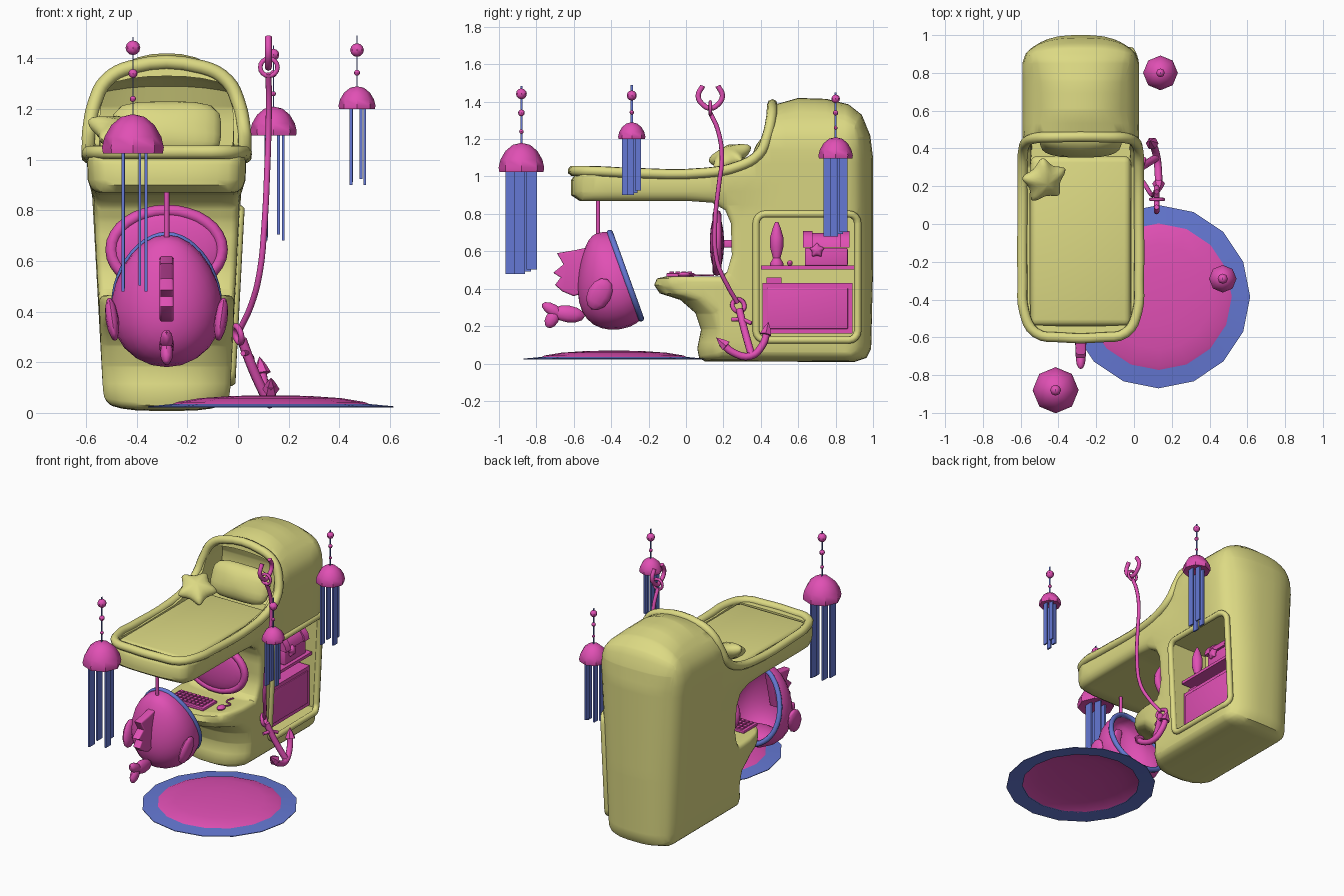
import bpy, bmesh
from math import sin, cos, pi, radians
from mathutils import Matrix, Vector, Euler

if "Cube" in bpy.data.objects:
    bpy.data.objects.remove(bpy.data.objects["Cube"])

CX = -0.282  # centre line of the bed unit


def material(name, rgb):
    m = bpy.data.materials.new(name)
    m.diffuse_color = (*rgb, 1)
    m.use_nodes = True
    m.node_tree.nodes["Principled BSDF"].inputs["Base Color"].default_value = m.diffuse_color
    return m


OLIVE = material("olive", (0.72, 0.70, 0.23))
PINK = material("pink", (0.75, 0.08, 0.46))
BLUE = material("blue", (0.13, 0.19, 0.66))


def shade(me, angle=40):
    me.shade_smooth()
    me.set_sharp_from_angle(angle=radians(angle))


def add(name, me):
    ob = bpy.data.objects.new(name, me)
    bpy.context.collection.objects.link(ob)
    return ob


def finish(bm, name, mat, M=Matrix()):
    bmesh.ops.transform(bm, matrix=M, verts=bm.verts)
    bmesh.ops.recalc_face_normals(bm, faces=bm.faces)
    me = bpy.data.meshes.new(name)
    bm.to_mesh(me)
    bm.free()
    me.materials.append(mat)
    shade(me)
    return add(name, me)


def place(loc, rot=(0, 0, 0), scale=(1, 1, 1)):
    return Matrix.LocRotScale(Vector(loc), Euler([radians(a) for a in rot]), Vector(scale))


def evaluated(ob):
    return bpy.data.meshes.new_from_object(ob.evaluated_get(bpy.context.evaluated_depsgraph_get()))


def bake(ob):
    me = evaluated(ob)
    ob.modifiers.clear()
    ob.data = me
    shade(me)


def ball(name, loc, scale, mat, seg=12, rot=(0, 0, 0), square=False):
    bm = bmesh.new()
    bmesh.ops.create_uvsphere(bm, u_segments=seg, v_segments=max(6, seg // 2), radius=1)
    for v in bm.verts if square else []:  # cushion shape
        k = (v.co.x ** 2 + v.co.z ** 2) ** .5 / max(1e-6, (v.co.x ** 4 + v.co.z ** 4) ** .25)
        v.co.x, v.co.z = v.co.x * k, v.co.z * k
    return finish(bm, name, mat, place(loc, rot, scale))


def box(name, locs, size, mat, bevel=0.0, rot=(0, 0, 0)):
    bm = bmesh.new()
    for loc in locs if isinstance(locs, list) else [locs]:
        vs = bmesh.ops.create_cube(bm, size=1)["verts"]
        bmesh.ops.transform(bm, verts=vs, matrix=place(loc, rot, size))
    if bevel:
        bmesh.ops.bevel(bm, geom=bm.edges[:], offset=bevel, segments=3, profile=0.5, affect='EDGES')
    return finish(bm, name, mat)


def lathe(name, prof, steps, mat, M=Matrix()):
    bm = bmesh.new()
    vs = [bm.verts.new((r, 0, z)) for r, z in prof]
    es = [bm.edges.new(p) for p in zip(vs, vs[1:])]
    bmesh.ops.spin(bm, geom=vs + es, cent=(0, 0, 0), axis=(0, 0, 1), angle=2 * pi, steps=steps)
    bmesh.ops.remove_doubles(bm, verts=bm.verts, dist=1e-5)
    return finish(bm, name, mat, M)


def tube(name, pts, r, mat, cyclic=False, kind='BEZIER', res=4):
    cu = bpy.data.curves.new(name, 'CURVE')
    cu.dimensions = '3D'
    cu.bevel_depth, cu.bevel_resolution, cu.resolution_u, cu.use_fill_caps = r, 2, res, True
    sp = cu.splines.new(kind)
    seq = sp.bezier_points if kind == 'BEZIER' else sp.points
    seq.add(len(pts) - 1)
    for p, co in zip(seq, pts):
        if kind == 'BEZIER':
            p.co = co
            p.handle_left_type = p.handle_right_type = 'AUTO'
        else:
            p.co = (*co, 1)
    sp.use_cyclic_u = cyclic
    tmp = add(name + "_path", cu)
    me = evaluated(tmp)
    bpy.data.objects.remove(tmp)
    me.materials.clear()
    me.materials.append(mat)
    shade(me, 50)
    return add(name, me)


def ring(name, M, a, b, r, mat, n=12, egg=0.0):
    t = [2 * pi * i / n for i in range(n)]
    return tube(name, [M @ Vector((a * cos(k) * (1 - egg * sin(k)), b * sin(k), 0)) for k in t], r, mat, True, res=2)


def lerp_table(t, z):
    for (z0, w0), (z1, w1) in zip(t, t[1:]):
        if z <= z1:
            return w0 + (w1 - w0) * max(0, z - z0) / (z1 - z0)
    return t[-1][1]


def half_width(y, z):
    """Half width of the bed unit at a point of its side profile."""
    top = [(1.15, .31), (1.25, .30), (1.33, .275), (1.43, .215)]
    bunk = lerp_table([(0, .235), (.06, .25), (.85, .288), (.93, .315)] + top, z)
    tower = lerp_table([(0, .235), (.06, .25)] + top, z)
    k = min(1, max(0, (y - .25) / .2))
    w = bunk + (tower - bunk) * k
    w *= 1 - 0.24 * max(0, (y - .86) / .14) ** 2           # rounded back
    w *= 1 - 0.13 * max(0, (-.46 - y) / .15) ** 2          # rounded bed foot
    if z < .55:
        w *= 1 - 0.16 * max(0, (.02 - y) / .19) ** 2       # rounded desk
    return w


def slab(name, pts, half, mat, bevel=0.0, shaped=False):
    """Side profile (y, z) extruded across x; optionally swollen and tapered like the bed unit."""
    bm = bmesh.new()
    f = bm.faces.new([bm.verts.new((-half, y, z)) for y, z in pts])
    ext = bmesh.ops.extrude_face_region(bm, geom=[f])["geom"]
    bmesh.ops.translate(bm, vec=(2 * half, 0, 0), verts=[g for g in ext if isinstance(g, bmesh.types.BMVert)])
    bmesh.ops.recalc_face_normals(bm, faces=bm.faces)
    if bevel:
        rim = [e for e in bm.edges if any(abs(f.normal.x) > .9 for f in e.link_faces)]
        bmesh.ops.bevel(bm, geom=rim, offset=bevel, segments=3, profile=0.5, affect='EDGES', clamp_overlap=False)
    if shaped:
        cuts = [((0, 0, .0413 + .0733 * i), (0, 0, 1)) for i in range(19)]
        cuts += [((0, -.5737 + .0791 * i, 0), (0, 1, 0)) for i in range(20)]
        cuts += [((x, 0, 0), (1, 0, 0)) for x in (-.23, -.16, -.08, 0, .08, .16, .23)]
        for co, no in cuts:
            bmesh.ops.bisect_plane(bm, geom=bm.verts[:] + bm.edges[:] + bm.faces[:], plane_co=co, plane_no=no)
        for v in bm.verts:
            x, y, z = v.co
            q = abs(x) / .31
            v.co.x *= half_width(y, z) / .31
            v.co.z -= .075 * max(0, (z - 1.2) / .2) * q ** 2.5         # arched hood
            v.co.z += .03 * max(0, 1 - z / .12) * q ** 4               # soft bottom
            v.co.y -= .05 * max(0, (y - .85) / .15) * q ** 3           # soft back
            v.co.y += .035 * max(0, (-.5 - y) / .11) * q ** 3          # soft foot
            if z < .8:
                v.co.y += .11 * min(1, max(0, (.22 - y) / .15)) * q ** 3   # bowed base and desk
    return finish(bm, name, mat, Matrix.Translation((CX, 0, 0)))


# Bed unit: desk, tower, bunk and hood in one profile
body = slab("bed_unit", [
    (.10, .012), (.9, .008), (.965, .03), (.99, .08), (1.0, .5), (1.0, 1.1), (.985, 1.22), (.94, 1.33), (.87, 1.385),
    (.75, 1.415), (.6, 1.42), (.46, 1.38), (.44, 1.25), (.40, 1.14), (.30, 1.06), (.1, 1.02), (-.3, 1.015), (-.58, 1.03),
    (-.615, .98), (-.615, .9), (-.57, .87), (0, .87), (.14, .86), (.21, .82), (.24, .75), (.245, .58), (.22, .49),
    (.18, .465), (-.11, .465), (-.155, .455), (-.17, .42), (-.14, .375), (-.03, .34), (.05, .27), (.08, .18), (.06, .08),
    (.07, .03)], .31, OLIVE, .03, True)
hollow = slab("hood_cutter", [(-.54, .95), (.55, .95), (.6, 1.0), (.61, 1.2), (.58, 1.29), (.5, 1.33), (-.54, 1.33)],
              .265, OLIVE, 0, True)
niche = box("niche_cutter", (-.085, .65, .465), (.39, .52, .65), OLIVE)
for c in (hollow, niche):
    m = body.modifiers.new("cut", 'BOOLEAN')
    m.operation, m.object, m.solver = 'DIFFERENCE', c, 'EXACT'
    c.hide_render = True
bake(body)
for c in (hollow, niche):
    bpy.data.objects.remove(c)

# Padded rim around the bunk and up over the hood
side = [(.14, .46, 1.365), (.24, .455, 1.31), (.285, .435, 1.22), (.305, .39, 1.12), (.308, .28, 1.055), (.308, .1, 1.02),
        (.308, -.3, 1.02), (.30, -.46, 1.028), (.24, -.575, 1.03), (.1, -.60, 1.03)]
loop = [(CX + x, y, z) for x, y, z in side] + [(CX - x, y, z) for x, y, z in reversed(side)]
tube("bunk_rim", loop, .028, OLIVE, True)

# Frame around the side niche
corner = [(cx + .05 * cos(a), cz + .05 * sin(a)) for cx, cz, a0 in
          ((.868, .75, 0), (.425, .75, 90), (.425, .175, 180), (.868, .175, 270))
          for a in [radians(a0 + 22.5 * k) for k in range(5)]]
tube("niche_frame", [(CX + half_width(y + (.025 if y > .8 else 0), z), y, z) for y, z in corner], .02, OLIVE, True, 'POLY')

# Bedding
box("mattress", (CX, -.09, .985), (.53, .90, .09), OLIVE, .035)
ball("pillow", (CX, .43, 1.12), (.215, .07, .115), OLIVE, 24, (-22, 0, 0), True)


def star(name, M, R, thick, mat):
    bm = bmesh.new()
    rad = (R, R * .40)
    o = [bm.verts.new((rad[i % 2] * sin(pi * i / 5), rad[i % 2] * cos(pi * i / 5), 0)) for i in range(10)]
    for s in (-thick, thick):
        c = bm.verts.new((0, 0, s))
        for i in range(10):
            bm.faces.new((o[i], o[(i + 1) % 10], c))
    ob = finish(bm, name, mat, M)
    m = ob.modifiers.new("soft", 'SUBSURF')
    m.levels = m.render_levels = 2
    bake(ob)


star("star_cushion", place((-.475, .232, 1.105), (26, 16, 12)), .225, .085, OLIVE)

# Niche contents: drawer, shelf, lamp and chest
NX = -.07
box("drawer", (NX - .1, .65, .295), (.18, .48, .27), PINK)
box("drawer_panel", (NX - .008, .65, .295), (.012, .43, .22), PINK, .004)
box("drawer_tab", (NX - .06, .47, .445), (.06, .08, .03), PINK)
box("shelf", (NX - .1, .65, .513), (.2, .5, .02), PINK)
lathe("lamp", [(0, 0), (.035, 0), (.035, .015), (.02, .04), (.036, .10), (.036, .15), (.022, .2), (.008, .235), (0, .235)],
      12, PINK, place((NX - .06, .485, .523)))
ball("pebble", (NX - .04, .555, .537), (.015, .015, .015), PINK, 8)
box("chest_base", (NX - .09, .75, .57), (.14, .23, .095), PINK, .008)


def barrel(name, y0, y1, r):
    bm = bmesh.new()
    f = bm.faces.new([bm.verts.new((r * cos(pi * i / 8), y0, r * sin(pi * i / 8))) for i in range(9)])
    ext = bmesh.ops.extrude_face_region(bm, geom=[f])["geom"]
    bmesh.ops.translate(bm, vec=(0, y1 - y0, 0), verts=[g for g in ext if isinstance(g, bmesh.types.BMVert)])
    finish(bm, name, PINK, place((NX - .09, .75, .62)))


barrel("chest_lid", -.115, .115, .078)
for s in (-.1, .1):
    barrel("chest_band", s - .025, s + .025, .088)
star("chest_star", place((NX - .01, .70, .605), (90, 0, 90)), .07, .03, PINK)

# Screen and desk things
ball("screen", (CX, .165, .645), (.22, .038, .155), PINK, 24)
ring("screen_rim", place((CX, .165, .645), (90, 0, 0)), .218, .153, .024, PINK, 16)
box("screen_post", (CX, .22, .64), (.04, .1, .04), PINK, .008)
box("keyboard", (-.33, -.03, .474), (.28, .15, .018), PINK, .004)
box("keys", [(-.44 + .031 * i, -.075 + .032 * j, .486) for i in range(8) for j in range(4)], (.023, .024, .012), PINK)
ball("mouse", (-.12, -.01, .474), (.025, .035, .016), PINK)
tube("mouse_cable", [(-.12, .02, .474), (-.10, .06, .472), (-.15, .09, .472), (-.14, .15, .472)], .005, PINK)

# Hanging fish chair, egg shaped and open towards the desk
u, n = Vector((0, -.34, .94)), Vector((0, .94, .34))
F = Matrix(((-1, 0, 0, CX), (0, u.y, n.y, -.39), (0, u.z, n.z, .446), (0, 0, 0, 1)))
bm = bmesh.new()
bmesh.ops.create_uvsphere(bm, u_segments=24, v_segments=16, radius=1)
bmesh.ops.bisect_plane(bm, geom=bm.verts[:] + bm.edges[:] + bm.faces[:], plane_co=(0, 0, .35), plane_no=(0, 0, 1),
                       clear_outer=True)
for v in bm.verts:
    x, y, z = v.co
    v.co.x *= 1 - .16 * y
    if z < 0:
        v.co.z *= 1 - .38 * y
shell = finish(bm, "fish_chair", PINK, F @ Matrix.Diagonal((.217, .265, .2, 1)))
m = shell.modifiers.new("wall", 'SOLIDIFY')
m.thickness, m.offset = .018, -1
bake(shell)
ring("chair_rim", F @ Matrix.Translation((0, 0, .07)), .199, .244, .017, BLUE, 20, .15)
ball("chair_cushion", (CX, -.38, .26), (.13, .11, .04), PINK, 16)
for s in (-1, 1):
    ball("side_fin", (CX + s * .215, -.463, .37), (.026, .064, .092), PINK, 12, (-28, s * 8, 0))
slab("back_fin", [(-.48, .63), (-.60, .605), (-.69, .59), (-.655, .53), (-.71, .485), (-.67, .46), (-.70, .42),
                  (-.66, .385), (-.60, .36), (-.54, .38)], .028, PINK, .011)
ball("tail_root", (CX, -.63, .265), (.03, .09, .045), PINK, 12, (-8, 0, 0))
ball("tail_upper", (CX, -.71, .285), (.026, .068, .032), PINK, 12, (-30, 0, 0))
ball("tail_lower", (CX, -.715, .24), (.026, .036, .055), PINK, 12, (-30, 0, 0))
tube("chair_hanger", [(CX, -.47, .69), (CX, -.47, .885)], .011, PINK, kind='POLY')

# Rug
lathe("rug_border", [(.38, .03), (.485, .022), (.485, .026), (.38, .036)], 16, BLUE, place((.13, -.385, 0)))
lathe("rug", [(0, .07), (.15, .067), (.28, .058), (.37, .043), (.40, .03)], 16, PINK, place((.13, -.385, 0)))


# Jellyfish mobiles: position, radius, dome base and top, ribbon end, string end, beads
def jellyfish(x, y, r, z0, z1, low, top, beads):
    h = z1 - z0
    prof = [(0, h), (.38, .93 * h), (.7, .72 * h), (.92, .42 * h), (1, .15 * h), (.97, 0), (.8, .02 * h), (0, .12 * h)]
    lathe("jelly_dome", [(a * r, b) for a, b in prof], 8, PINK, place((x, y, z0)))
    for i, (dx, dy) in enumerate(((-.32, -.47), (-.3, .2), (.22, .45), (.42, -.08))):
        end = low + .012 * (i % 3)
        box("jelly_ribbon", (x + dx * r, y + dy * r, (z0 + .03 + end) / 2), (.011, .46 * r, z0 + .03 - end), BLUE)
    box("jelly_string", (x, y, (z1 + top) / 2 - .01), (.003, .011, top - z1 + .02), BLUE)
    for z, s in beads:
        ball("jelly_bead", (x, y, z), (s, s, s), PINK, 8)


jellyfish(-.415, -.88, .122, 1.025, 1.18, .48, 1.485, ((1.24, .012), (1.34, .018), (1.442, .029)))
jellyfish(.14, .80, .092, 1.095, 1.21, .68, 1.45, ((1.26, .01), (1.34, .014), (1.415, .023)))
jellyfish(.47, -.29, .073, 1.20, 1.29, .90, 1.49, ((1.343, .012), (1.433, .027)))

# Anchor on a rope with its hook
tube("rope", [(.12, .13, 1.34), (.122, .17, 1.25), (.12, .192, 1.1), (.115, .175, .95), (.105, .155, .75), (.085, .165, .55),
              (.05, .22, .42), (.005, .275, .325)], .012, PINK)
tube("hook", [(.12, .09, 1.485), (.12, .065, 1.43), (.12, .095, 1.38), (.12, .13, 1.365), (.12, .165, 1.38),
              (.12, .195, 1.43), (.12, .17, 1.485)], .014, PINK)
ring("hook_ring", place((.122, .13, 1.365), (90, 0, 0)), .034, .034, .009, PINK, 8)
ring("anchor_ring", place((.0, .28, .31), (0, 75, 20)), .034, .034, .012, PINK, 10)
tube("anchor_shank", [(.015, .285, .29), (.06, .315, .17), (.12, .352, .04)], .02, PINK)
tube("anchor_stock", [(.02, .245, .235), (.04, .30, .235), (.055, .35, .215)], .011, PINK)
tube("anchor_arms", [(.13, .19, .11), (.13, .25, .06), (.122, .345, .04), (.105, .41, .10), (.09, .435, .18)], .02, PINK)
for loc, rot in (((.13, .195, .11), (50, 0, 0)), ((.092, .432, .18), (-12, -10, 0))):
    lathe("anchor_fluke", [(0, -.03), (.034, -.025), (.02, .01), (0, .045)], 6, PINK, place(loc, rot))
